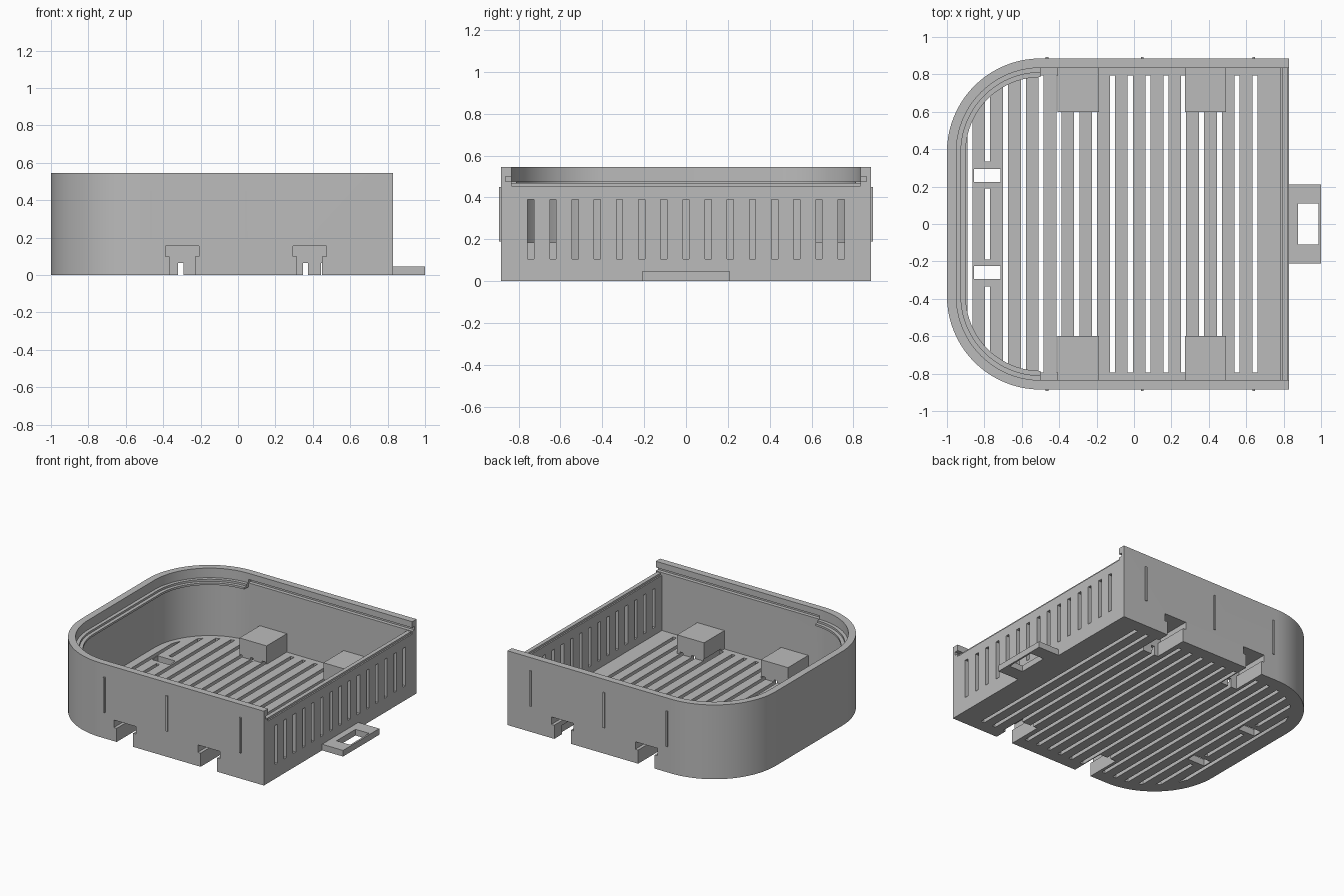
import bpy, bmesh, math

if "Cube" in bpy.data.objects:
    bpy.data.objects.remove(bpy.data.objects["Cube"], do_unlink=True)

grey = bpy.data.materials.new("plain_grey")
grey.use_nodes = True
grey.diffuse_color = (0.5, 0.5, 0.5, 1)
grey.node_tree.nodes["Principled BSDF"].inputs["Base Color"].default_value = (0.5, 0.5, 0.5, 1)

HALF, RADIUS, HEIGHT, FLOOR, WALL, RIGHT = 0.885, 0.5, 0.545, 0.05, 0.05, 0.83


def make(name, prisms):
    """Object from vertical prisms, each (outline, z0, z1)."""
    bm = bmesh.new()
    for outline, z0, z1 in prisms:
        face = bm.faces.new([bm.verts.new((x, y, z0)) for x, y in outline])
        up = bmesh.ops.extrude_face_region(bm, geom=[face])["geom"]
        for v in up:
            if isinstance(v, bmesh.types.BMVert):
                v.co.z = z1
    bmesh.ops.recalc_face_normals(bm, faces=bm.faces)
    me = bpy.data.meshes.new(name)
    bm.to_mesh(me)
    bm.free()
    me.materials.append(grey)
    ob = bpy.data.objects.new(name, me)
    bpy.context.collection.objects.link(ob)
    return ob


def box(x0, x1, y0, y1, z0, z1):
    return ([(x0, y0), (x1, y0), (x1, y1), (x0, y1)], z0, z1)


def both(x0, x1, y0, y1, z0, z1):
    """A box and its mirror across y."""
    return [box(x0, x1, y0, y1, z0, z1), box(x0, x1, -y1, -y0, z0, z1)]


def combine(target, prisms, operation):
    tool = make("helper", prisms)
    tool.hide_render = True
    mod = target.modifiers.new("bool", "BOOLEAN")
    mod.operation, mod.solver, mod.object = operation, "EXACT", tool
    bpy.context.view_layer.objects.active = target
    bpy.ops.object.modifier_apply(modifier=mod.name)
    bpy.data.objects.remove(tool, do_unlink=True)


def round_end(off, steps=20):
    """Rounded left end, inset by off, from +y round to -y."""
    r = RADIUS - off
    c = HALF - RADIUS
    top = [(-RADIUS - r * math.sin(a), c + r * math.cos(a))
           for a in [i * math.pi / 2 / steps for i in range(steps + 1)]]
    return top + [(x, -y) for x, y in reversed(top)]


def outline(off, right):
    return [(right, HALF - off)] + round_end(off) + [(right, off - HALF)]


def slot_end(x):
    c, r = HALF - RADIUS, RADIUS - 0.09
    return c + (r if x > -RADIUS else math.sqrt(r * r - (x + RADIUS) ** 2))


# Tray shell with cavity
tray = make("tray_shell", [(outline(0, RIGHT), 0, HEIGHT)])
combine(tray, [(outline(WALL, RIGHT - 0.05), FLOOR, 0.7)], "DIFFERENCE")

# Lowered right wall for the sliding lid
combine(tray, [box(0.76, 0.9, -0.835, 0.835, 0.455, 0.7)], "DIFFERENCE")

# Clip housings along both sides
clips = [-0.298, 0.383]
combine(tray, [b for x in clips
               for b in both(x - 0.11, x + 0.11, 0.6, 0.86, 0.02, 0.185)], "UNION")

# Floor slots
slots = []
for i in range(17):
    x = 0.647 - 0.0953 * i
    x0, x1 = x - 0.0135, x + 0.0135
    e0, e1 = slot_end(x0), slot_end(x1)
    if i == 15:
        slots.append(box(x0, x1, -0.19, 0.19, -0.1, 0.065))
        for s in (1, -1):
            slots.append(([(x0, s * 0.335), (x1, s * 0.335), (x1, s * e1), (x0, s * e0)], -0.1, 0.065))
    else:
        slots.append(([(x0, -e0), (x1, -e1), (x1, e1), (x0, e0)], -0.1, 0.065))
slots += both(-0.855, -0.715, 0.225, 0.295, -0.1, 0.1)
combine(tray, slots, "DIFFERENCE")

# T-shaped clip sockets, open outward and downward
combine(tray, [b for x in clips
               for b in both(x - 0.067, x + 0.067, 0.625, 1, -0.1, 0.12)], "DIFFERENCE")
combine(tray, [b for x in clips
               for b in both(x - 0.09, x + 0.09, 0.625, 1, 0.1, 0.155)], "DIFFERENCE")

# Vent slots in the right wall
vents = [box(0.7, 0.9, 0.106 * i - 0.015, 0.106 * i + 0.015, 0.105, 0.39) for i in range(-7, 8)]
combine(tray, vents, "DIFFERENCE")

# Lid grooves in the side walls
combine(tray, both(-0.5, 0.9, 0.8, 0.862, 0.475, 0.5), "DIFFERENCE")

# Stepped lid ledge round the curved end
ledges = []
for name, inset, top in (("lid_ledge_lower", 0.1, 0.46), ("lid_ledge_upper", 0.075, 0.475)):
    ring = round_end(0.04) + list(reversed(round_end(inset)))
    ledges.append(make(name, [(ring, 0.445, top)]))

# Raised lip on the right wall
lip = make("right_wall_lip", [box(0.79, 0.82, -0.835, 0.835, 0.44, 0.47)])

# Thin grip ribs on the outer sides
ribs = make("side_ribs", [b for x in (-0.465, 0.045, 0.64)
                          for b in both(x - 0.007, x + 0.007, 0.87, 0.893, 0.19, 0.45)])

# Pull tab
tab = make("pull_tab", [box(0.81, 1.0, -0.21, 0.21, 0, 0.045)])
combine(tab, [box(0.877, 0.987, -0.11, 0.11, -0.1, 0.2)], "DIFFERENCE")

# Smooth curved walls, sharp edges kept
bpy.ops.object.select_all(action="DESELECT")
for ob in [tray, lip, ribs, tab] + ledges:
    ob.select_set(True)
bpy.context.view_layer.objects.active = tray
bpy.ops.object.shade_smooth_by_angle(angle=math.radians(30))
